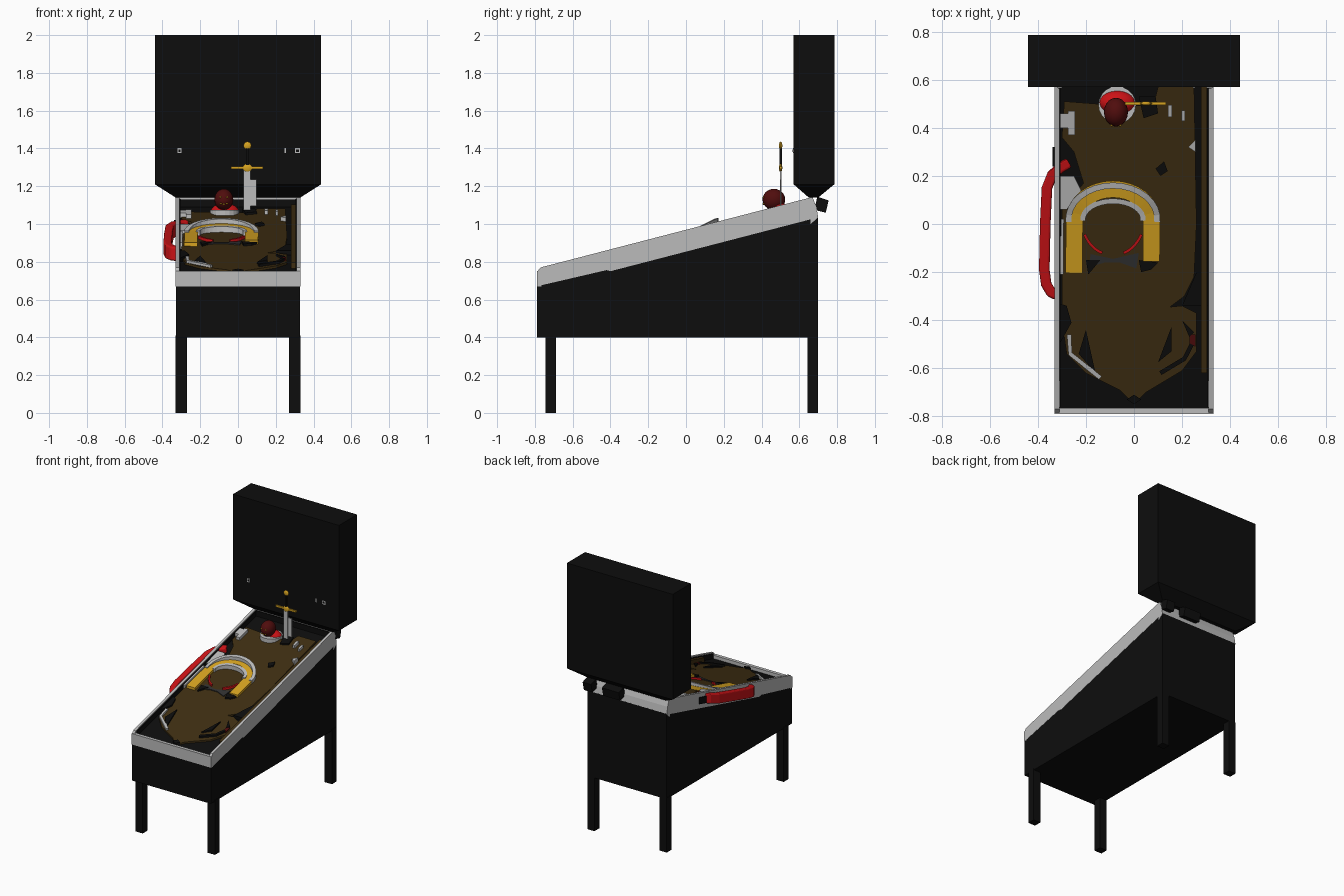
import bpy, bmesh, math
from mathutils import Vector

if "Cube" in bpy.data.objects:
    bpy.data.objects.remove(bpy.data.objects["Cube"], do_unlink=True)


def material(name, r, g, b):
    m = bpy.data.materials.new(name)
    m.use_nodes = True
    m.diffuse_color = (r, g, b, 1)
    m.node_tree.nodes["Principled BSDF"].inputs["Base Color"].default_value = (r, g, b, 1)
    return m


BLACK = material("black", .004, .004, .004)
GREY = material("light grey", .5, .5, .5)
BROWN = material("dark brown", .05, .028, .006)
RED = material("red", .6, .006, .008)
MAROON = material("dark red", .08, .004, .004)
YELLOW = material("golden yellow", .68, .37, .015)
CHARCOAL = material("charcoal", .03, .03, .03)


def slope(y):
    """Height of the tilted rail line above the ground."""
    return .77 + .257 * (y + .77)


def add(name, verts, faces, mat, bevel=0):
    mesh = bpy.data.meshes.new(name)
    mesh.from_pydata(verts, [], faces)
    bm = bmesh.new()
    bm.from_mesh(mesh)
    bmesh.ops.recalc_face_normals(bm, faces=bm.faces)
    bm.to_mesh(mesh)
    bm.free()
    mesh.materials.append(mat)
    ob = bpy.data.objects.new(name, mesh)
    bpy.context.collection.objects.link(ob)
    if bevel:
        mod = ob.modifiers.new("round", "BEVEL")
        mod.width, mod.segments = bevel, 3
    return ob


def loft(name, low, high, mat):
    """Solid between two matching outlines."""
    n = len(low)
    faces = [list(range(n)), list(range(n, 2 * n))]
    faces += [(i, (i + 1) % n, n + (i + 1) % n, n + i) for i in range(n)]
    return add(name, low + high, faces, mat)


def box(name, x0, x1, y0, y1, z0, z1, mat):
    ring = [(x0, y0), (x1, y0), (x1, y1), (x0, y1)]
    return loft(name, [(x, y, z0) for x, y in ring], [(x, y, z1) for x, y in ring], mat)


def side_profile(name, yz, x0, x1, mat):
    return loft(name, [(x0, y, z) for y, z in yz], [(x1, y, z) for y, z in yz], mat)


def plate(name, xy, lo, hi, mat):
    """Outline on the tilted field, between two offsets from the rail line."""
    return loft(name, [(x, y, slope(y) + lo) for x, y in xy],
                [(x, y, slope(y) + hi) for x, y in xy], mat)


def strip(name, path, width, lo, hi, mat, rise=0, bevel=0):
    """Rectangular band swept along a path on the tilted field."""
    verts, faces = [], []
    pts = [Vector(p) for p in path]
    for i, p in enumerate(pts):
        d = (pts[min(i + 1, len(pts) - 1)] - pts[max(i - 1, 0)]).normalized()
        n = Vector((-d.y, d.x)) * width / 2
        top = hi + rise * max(0, p.y - .04)
        for q, h in ((p + n, lo), (p - n, lo), (p - n, top), (p + n, top)):
            verts.append((q.x, q.y, slope(q.y) + h))
    for i in range(len(pts) - 1):
        a = 4 * i
        faces += [(a + k, a + (k + 1) % 4, a + 4 + (k + 1) % 4, a + 4 + k) for k in range(4)]
    e = len(verts) - 4
    faces += [(0, 1, 2, 3), (e, e + 1, e + 2, e + 3)]
    return add(name, verts, faces, mat, bevel)


def ball(name, loc, size, mat):
    bpy.ops.mesh.primitive_uv_sphere_add(segments=20, ring_count=12, radius=1, location=loc)
    ob = bpy.context.object
    ob.name, ob.scale = name, size
    ob.data.materials.append(mat)
    bpy.ops.object.shade_smooth()
    return ob


def arc(rx, ry, start, end, steps=16, cx=-.0875, cy=.02):
    angles = [math.radians(start + (end - start) * i / steps) for i in range(steps + 1)]
    return [(cx + rx * math.cos(a), cy + ry * math.sin(a)) for a in angles]


# Cabinet and legs
side_profile("cabinet", [(-.79, .4), (.7, .4), (.7, 1.04), (-.79, .67)], -.328, .328, BLACK)
for side in (-1, 1):
    for label, y in (("front", -.745), ("rear", .643)):
        xs = sorted((side * .27, side * .33))
        box(f"{label}_leg", *xs, y, y + .057, 0, .41, BLACK)

# Rails round the playfield, with dark inner liners
rail = [(-.79, .67), (-.42, .756), (-.4, .75), (.7, 1.035), (.69, 1.09), (.67, 1.143),
        (-.77, .77), (-.79, .745)]
for side in (-1, 1):
    side_profile("side_rail", rail, side * .33, side * .31, GREY)
    xs = sorted((side * .31, side * .305))
    plate("rail_liner", [(xs[0], -.76), (xs[1], -.76), (xs[1], .66), (xs[0], .66)],
          -.09, -.006, BLACK)
box("front_rail", -.33, .33, -.79, -.765, .67, .752, GREY)
side_profile("rear_rail", [(.66, 1.0), (.7, 1.035), (.69, 1.09), (.67, 1.143), (.66, 1.14)],
             -.33, .33, GREY)
box("rear_liner", -.31, .31, .65, .66, .98, 1.13, BLACK)

# Backbox with tapered neck, and hinge blocks behind it
box("backbox", -.44, .44, .57, .785, 1.21, 2, BLACK)
loft("backbox_neck", [(-.33, .65, 1.14), (.33, .65, 1.14), (.33, .7, 1.14), (-.33, .7, 1.14)],
     [(-.44, .57, 1.21), (.44, .57, 1.21), (.44, .785, 1.21), (-.44, .785, 1.21)], BLACK)
hinge = [(.68, 1.075), (.74, 1.06), (.755, 1.125), (.695, 1.145)]
for x0, x1 in ((.26, .33), (.03, .17)):
    side_profile("hinge_block", hinge, x0, x1, BLACK)
for x, w in ((-.31, .011), (.25, .004), (.315, .014)):
    box("backbox_marker", x - w, x + w, .566, .571, 1.375, 1.402, GREY)
    if w > .01:
        box("marker_inset", x - w / 2, x + w / 2, .564, .568, 1.382, 1.395, BLACK)

# Playfield
plate("field_base", [(-.31, -.77), (.31, -.77), (.31, .66), (-.31, .66)], -.1, -.045, BLACK)
plate("playfield", [(0, -.75), (.05, -.7), (.2, -.61), (.26, -.53), (.26, -.37), (.2, -.34),
                    (.15, -.345), (.21, -.3), (.25, -.22), (.26, 0), (.25, .57), (.1, .57),
                    (.08, .49), (-.16, .5), (-.29, .51), (-.3, .36), (-.25, .3), (-.21, .17),
                    (-.3, .06), (-.3, -.4), (-.28, -.54), (-.2, -.62), (-.06, -.69)],
      -.05, -.033, BROWN)
strip("plunger_lane_wall", [(.292, -.62), (.292, .57)], .025, -.05, -.012, BROWN)
for pts in ([(-.2, -.44), (-.23, -.54), (-.16, -.62)],
            [(.155, -.43), (.155, -.53), (.1, -.575)],
            [(.2, -.4), (.25, -.45), (.23, -.47)],
            [(-.31, -.33), (-.28, -.34), (-.26, -.41), (-.31, -.5)],
            [(.09, .23), (.125, .26), (.14, .22), (.11, .2)],
            [(-.2, -.15), (-.14, -.15), (-.19, -.21)],
            [(.02, -.15), (.1, -.16), (.07, -.19), (.03, -.2)],
            [(.26, -.2), (.305, -.2), (.305, -.34), (.2, -.34)],
            [(.02, .53), (.09, .53), (.1, .46), (.04, .44)],
            [(-.03, -.73), (0, -.71), (.03, -.73), (0, -.75)]):
    plate("dark_plastic", pts, -.045, -.022, BLACK)
strip("left_lane_guide", [(-.27, -.46), (-.265, -.54), (-.14, -.64)], .018, -.045, -.02, GREY)
strip("right_lane_guide", [(.24, -.5), (.21, -.56), (.11, -.62)], .018, -.045, -.02, BLACK)
plate("right_lane_target", [(.23, -.46), (.255, -.46), (.255, -.51), (.23, -.5)],
      -.04, -.025, MAROON)
for x, y, w, h in ((-.275, .43, .03, .03), (-.26, .42, .015, .05), (.15, .47, .009, .025),
                   (.205, .45, .007, .022)):
    plate("field_post", [(x - w, y - h), (x + w, y - h), (x + w, y + h), (x - w, y + h)],
          -.04, -.012, GREY)
plate("corner_target", [(.225, .32), (.255, .35), (.255, .3)], -.04, -.012, GREY)

# Outer red ramp with its entry plate
ramp = [(-.27, .255), (-.305, .235), (-.34, .205), (-.362, .15), (-.369, 0), (-.373, -.19),
        (-.365, -.25), (-.345, -.285), (-.32, -.295)]
strip("red_ramp", ramp, .044, -.085, -.01, RED, bevel=.012)
plate("ramp_entry", [(-.305, .2), (-.25, .2), (-.22, .14), (-.28, .06), (-.305, .06)],
      -.04, -.018, GREY)
side_profile("ramp_mount", [(.24, .95), (.32, .97), (.32, 1.02), (.24, 1.0)], -.338, -.32, BLACK)

# Horseshoe ramp: golden track between pale walls
track = [(.072, -.155)] + arc(.16, .125, 0, 180) + [(-.25, -.205)]
strip("horseshoe_track", track, .07, -.045, -.014, YELLOW, rise=.1)
strip("horseshoe_outer_wall", arc(.185, .14, -5, 185), .025, -.045, -.008, GREY, rise=.24)
strip("horseshoe_inner_wall", arc(.125, .075, -5, 185), .022, -.045, -.008, GREY, rise=.1)
strip("left_ramp_wall", [(-.298, .02), (-.3, -.21)], .012, -.045, -.012, GREY)
plate("ramp_mouth", [(-.18, -.125), (-.0875, -.145), (.02, -.12), (.01, -.185), (-.06, -.16),
                     (-.12, -.16), (-.19, -.18)], -.04, -.027, CHARCOAL)
for start, end in ((205, 250), (290, 335)):
    strip("red_bumper", arc(.13, .15, start, end, 6), .012, -.04, -.018, RED)

# Bust at the back of the field
bpy.ops.mesh.primitive_cylinder_add(vertices=20, radius=.078, depth=.03, location=(-.07, .495, 1.06))
collar = bpy.context.object
collar.name = "bust_collar"
collar.data.materials.append(GREY)
ball("bust_shoulders", (-.07, .505, 1.065), (.075, .05, .045), RED)
ball("bust_head", (-.075, .465, 1.13), (.05, .06, .056), MAROON)
for dx, dz in ((-.018, .012), (.018, .012), (-.016, -.022), (0, -.026), (.016, -.022)):
    ball("bust_face_detail", (-.075 + dx, .411, 1.13 + dz), (.006, .005, .004), YELLOW)

# Upright sword
box("sword_blade", .03, .065, .497, .505, 1.06, 1.29, GREY)
box("sword_plate", .06, .097, .499, .505, 1.095, 1.235, GREY)
box("sword_guard", -.037, .133, .495, .508, 1.291, 1.304, YELLOW)
ball("sword_guard_boss", (.05, .501, 1.297), (.026, .009, .022), YELLOW)
box("sword_grip", .043, .057, .495, .507, 1.305, 1.41, BLACK)
ball("sword_pommel", (.05, .501, 1.415), (.021, .009, .021), YELLOW)
